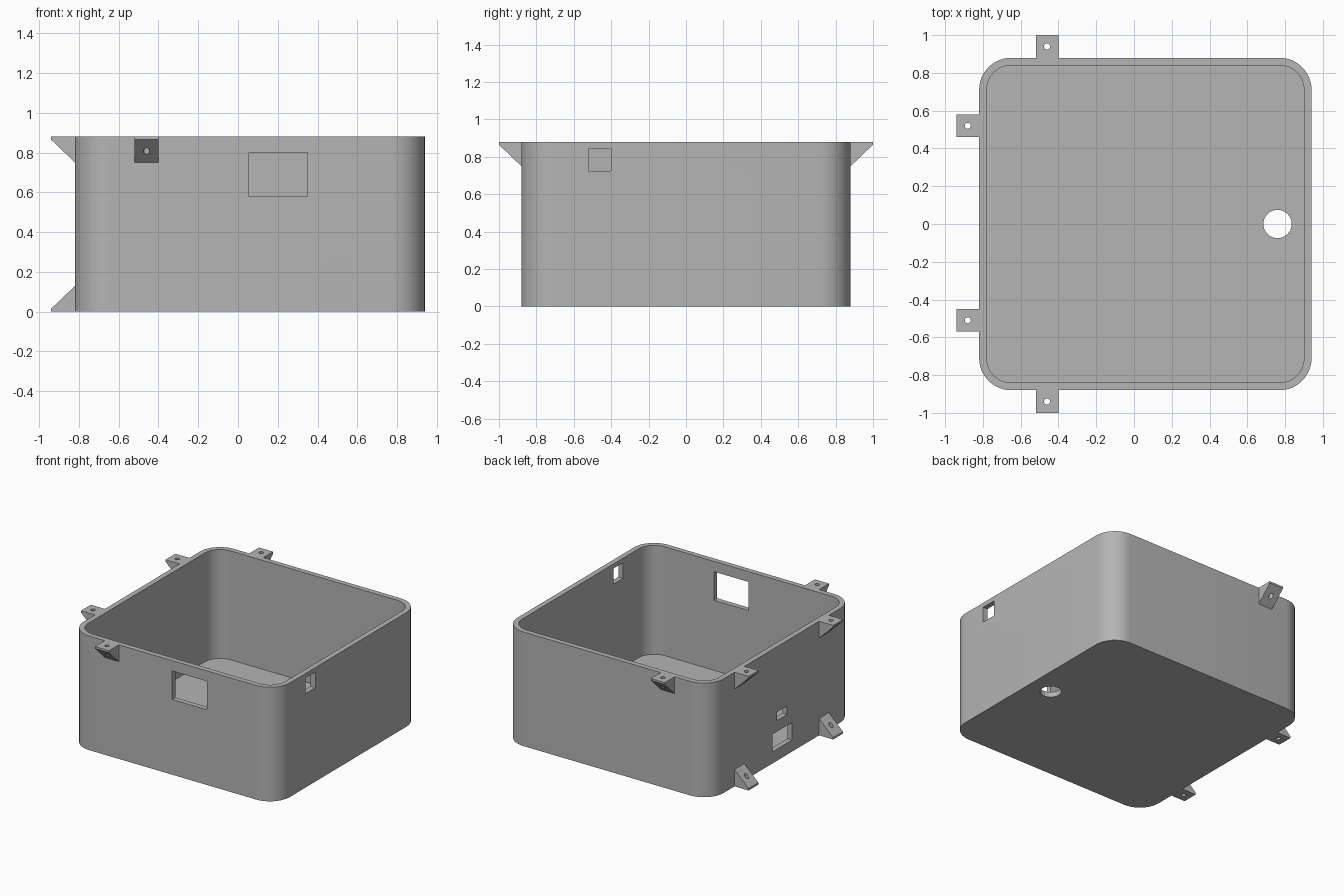
import bpy, bmesh, math
from mathutils import Matrix

if "Cube" in bpy.data.objects:
    bpy.data.objects.remove(bpy.data.objects["Cube"], do_unlink=True)

GREY = (0.46, 0.46, 0.46, 1.0)
grey = bpy.data.materials.new("plain grey")
grey.use_nodes = True
grey.diffuse_color = GREY
grey.node_tree.nodes["Principled BSDF"].inputs["Base Color"].default_value = GREY

# Overall sizes
X0, X1, Y = -0.82, 0.94, 0.88
HEIGHT, WALL, RADIUS = 0.88, 0.04, 0.17


def prism(name, points, offset):
    """Solid made by pushing a flat outline along an offset."""
    bm = bmesh.new()
    face = bm.faces.new([bm.verts.new(p) for p in points])
    new = bmesh.ops.extrude_face_region(bm, geom=[face])["geom"]
    bmesh.ops.translate(bm, vec=offset,
                        verts=[v for v in new if isinstance(v, bmesh.types.BMVert)])
    bmesh.ops.recalc_face_normals(bm, faces=bm.faces)
    mesh = bpy.data.meshes.new(name)
    bm.to_mesh(mesh)
    bm.free()
    mesh.materials.append(grey)
    obj = bpy.data.objects.new(name, mesh)
    bpy.context.collection.objects.link(obj)
    return obj


def rounded_block(name, inset, z0, z1, steps=12):
    r = RADIUS - inset
    xa, xb, yb = X0 + RADIUS, X1 - RADIUS, Y - RADIUS
    points = []
    for i, (cx, cy) in enumerate([(xb, yb), (xa, yb), (xa, -yb), (xb, -yb)]):
        for s in range(steps + 1):
            a = math.pi / 2 * (i + s / steps)
            points.append((cx + r * math.cos(a), cy + r * math.sin(a), z0))
    return prism(name, points, (0, 0, z1 - z0))


def box(name, xs, ys, zs):
    points = [(xs[i], ys[j], zs[0]) for i, j in ((0, 0), (1, 0), (1, 1), (0, 1))]
    return prism(name, points, (0, 0, zs[1] - zs[0]))


def drill(name, x, y, z0, z1, r, sides):
    points = [(x + r * math.cos(k * math.tau / sides),
               y + r * math.sin(k * math.tau / sides), z0) for k in range(sides)]
    return prism(name, points, (0, 0, z1 - z0))


def cut(obj, cutters):
    """Subtract each cutter, bake the result and drop the cutters."""
    for c in cutters:
        c.hide_render = True
        mod = obj.modifiers.new("cut", "BOOLEAN")
        mod.operation, mod.solver, mod.object = "DIFFERENCE", "EXACT", c
    bpy.context.view_layer.update()
    graph = bpy.context.evaluated_depsgraph_get()
    mesh = bpy.data.meshes.new_from_object(obj.evaluated_get(graph))
    obj.modifiers.clear()
    obj.data = mesh
    for c in cutters:
        bpy.data.objects.remove(c, do_unlink=True)


def smooth(obj):
    bpy.ops.object.select_all(action="DESELECT")
    obj.select_set(True)
    bpy.context.view_layer.objects.active = obj
    bpy.ops.object.shade_smooth_by_angle(angle=math.radians(30))


# Open box with its windows and cable hole
shell = rounded_block("box_shell", 0, 0, HEIGHT)
cut(shell, [
    rounded_block("cavity", WALL, WALL, HEIGHT + 0.2),
    box("front_window", (0.055, 0.35), (-Y - 0.1, -Y + 0.1), (0.58, 0.80)),
    box("side_port", (X1 - 0.1, X1 + 0.1), (-0.52, -0.40), (0.725, 0.845)),
    box("upper_slot", (X0 - 0.1, X0 + 0.1), (-0.06, 0.06), (0.31, 0.375)),
    box("lower_slot", (X0 - 0.1, X0 + 0.1), (-0.12, 0.12), (0.09, 0.225)),
    drill("floor_hole", 0.76, 0, -0.1, 0.1, 0.075, 40),
])
smooth(shell)


# Wedge-shaped screw tabs, drilled from top to bottom
def tab(name, position, angle, flip=False):
    half, reach, drop, lip = 0.06, 0.12, 0.13, 0.015
    side = [(0, 0), (reach, 0), (reach, -lip), (0, -drop)]
    obj = prism(name, [(u, -half, w) for u, w in side], (0, 2 * half, 0))
    cut(obj, [drill("screw_hole", reach / 2, 0, -0.3, 0.1, 0.016, 20)])
    matrix = Matrix.Translation(position) @ Matrix.Rotation(angle, 4, "Z")
    if flip:
        matrix = matrix @ Matrix.Rotation(math.pi, 4, "X")
    obj.data.transform(matrix)
    smooth(obj)


for label, y in (("back", 0.52), ("front", -0.51)):
    tab(f"side_top_tab_{label}", (X0, y, HEIGHT), math.pi)
    tab(f"side_bottom_tab_{label}", (X0, y, 0), math.pi, flip=True)
tab("front_tab", (-0.46, -Y, HEIGHT), -math.pi / 2)
tab("back_tab", (-0.46, Y, HEIGHT), math.pi / 2)
